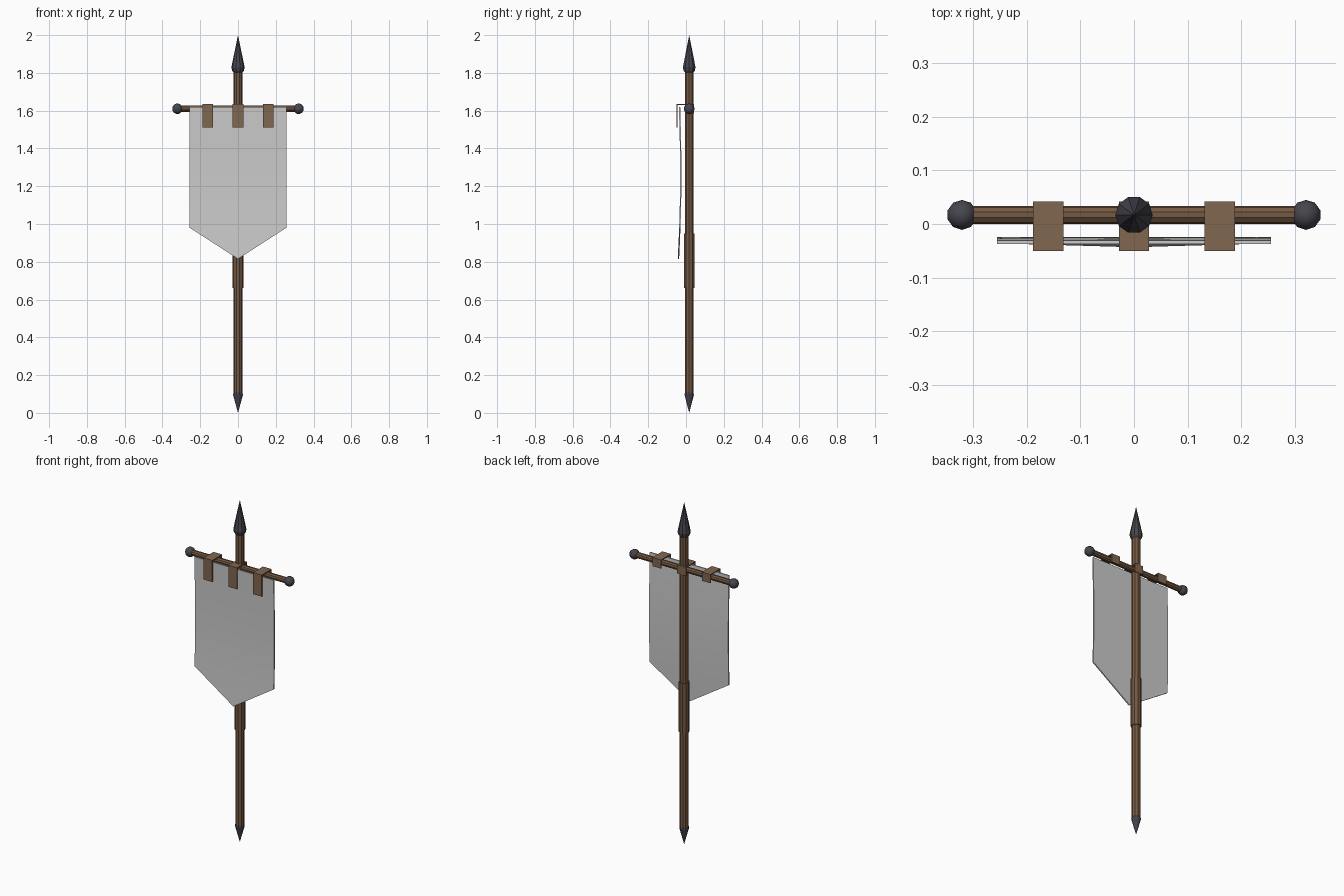
import bpy, bmesh, math
from mathutils import Matrix

cube = bpy.data.objects.get("Cube")
if cube:
    bpy.data.objects.remove(cube, do_unlink=True)


def material(name, rgb):
    m = bpy.data.materials.new(name)
    m.use_nodes = True
    m.diffuse_color = (*rgb, 1)
    m.node_tree.nodes["Principled BSDF"].inputs["Base Color"].default_value = (*rgb, 1)
    return m


wood = material("brown wood", (0.18, 0.10, 0.055))
leather = material("tan leather", (0.22, 0.135, 0.08))
iron = material("dark iron", (0.06, 0.06, 0.075))
cloth = material("pale grey cloth", (0.6, 0.6, 0.6))

POLE_Y = 0.017
BAR_Z = 1.61


def finish(name, bm, mat, smooth=None):
    bmesh.ops.recalc_face_normals(bm, faces=bm.faces)
    me = bpy.data.meshes.new(name)
    bm.to_mesh(me)
    bm.free()
    me.materials.append(mat)
    ob = bpy.data.objects.new(name, me)
    bpy.context.collection.objects.link(ob)
    if smooth:
        bpy.ops.object.select_all(action='DESELECT')
        ob.select_set(True)
        bpy.context.view_layer.objects.active = ob
        bpy.ops.object.shade_smooth_by_angle(angle=math.radians(smooth))
    return ob


def lathe(name, profile, mat, sides=10, smooth=None):
    """Turn (radius, height) points round the pole axis and close the ends."""
    bm = bmesh.new()
    rings = []
    for r, z in profile:
        n = sides if r > 0 else 1
        rings.append([bm.verts.new((r * math.cos(math.tau * i / sides),
                                    POLE_Y + r * math.sin(math.tau * i / sides), z))
                      for i in range(n)])
    for a, b in zip(rings, rings[1:]):
        for i in range(sides):
            j = (i + 1) % sides
            quad = [a[i % len(a)], a[j % len(a)], b[j % len(b)], b[i % len(b)]]
            bm.faces.new(list(dict.fromkeys(quad)))
    for ring in (rings[0], rings[-1]):
        if len(ring) > 1:
            bm.faces.new(ring)
    return finish(name, bm, mat, smooth)


# Pole, grip and metal ends
lathe("pole", [(0.024, 0.09), (0.024, 1.82)], wood)
lathe("grip", [(0.029, 0.66), (0.029, 0.95)], wood)
lathe("foot_spike", [(0, 0), (0.026, 0.095), (0.024, 0.107)], iron)
lathe("spear_tip", [(0.022, 1.80), (0.031, 1.811), (0.035, 1.828),
                    (0.031, 1.85), (0, 2)], iron)

# Crossbar with a ball on each end
bm = bmesh.new()
bmesh.ops.create_cone(bm, cap_ends=True, segments=10, radius1=0.017, radius2=0.017, depth=0.62,
                      matrix=Matrix.Translation((0, POLE_Y, BAR_Z)) @ Matrix.Rotation(math.pi / 2, 4, 'Y'))
finish("crossbar", bm, wood)
for side, label in ((1, "left"), (-1, "right")):
    bm = bmesh.new()
    bmesh.ops.create_uvsphere(bm, u_segments=10, v_segments=8, radius=0.028,
                              matrix=Matrix.Translation((side * 0.321, POLE_Y, BAR_Z)))
    finish(label + "_crossbar_ball", bm, iron, 50)

# Straps hooked over the crossbar and hanging down the cloth
hook = [(-0.05, 1.51), (-0.05, 1.636), (0.042, 1.636), (0.042, 1.585),
        (0.036, 1.585), (0.036, 1.63), (-0.044, 1.63), (-0.044, 1.51)]
for x, label in ((0.16, "left"), (0, "middle"), (-0.16, "right")):
    bm = bmesh.new()
    face = bm.faces.new([bm.verts.new((x - 0.028, y, z)) for y, z in hook])
    out = bmesh.ops.extrude_face_region(bm, geom=[face])
    bmesh.ops.translate(bm, vec=(0.056, 0, 0),
                        verts=[v for v in out["geom"] if isinstance(v, bmesh.types.BMVert)])
    finish(label + "_strap", bm, leather)

# Gently bowed cloth, ending in a point
TOP, CORNER, POINT, HALF = 1.62, 0.98, 0.815, 0.256


def bow(z):
    t = (TOP - z) / (TOP - POINT)
    return -0.034 + 0.007 * math.sin(math.pi * t) - 0.006 * t ** 3


bm = bmesh.new()
COLS, ROWS, THICK = 8, 10, 0.007
layers = []
for dy in (-THICK / 2, THICK / 2):
    grid = []
    for r in range(ROWS + 1):
        row = []
        for c in range(COLS + 1):
            x = HALF * (2 * c / COLS - 1)
            low = POINT + (CORNER - POINT) * abs(x) / HALF
            z = TOP + (low - TOP) * r / ROWS
            row.append(bm.verts.new((x, bow(z) + dy, z)))
        grid.append(row)
    layers.append(grid)
    for r in range(ROWS):
        for c in range(COLS):
            bm.faces.new([grid[r][c], grid[r][c + 1], grid[r + 1][c + 1], grid[r + 1][c]])


def rim(grid):
    """Border vertices in order round the cloth."""
    return (grid[0][:-1] + [row[-1] for row in grid[:-1]]
            + grid[-1][:0:-1] + [row[0] for row in grid[:0:-1]])


front, back = rim(layers[0]), rim(layers[1])
for i in range(len(front)):
    j = (i + 1) % len(front)
    bm.faces.new([front[i], front[j], back[j], back[i]])
finish("banner_cloth", bm, cloth, 30)
